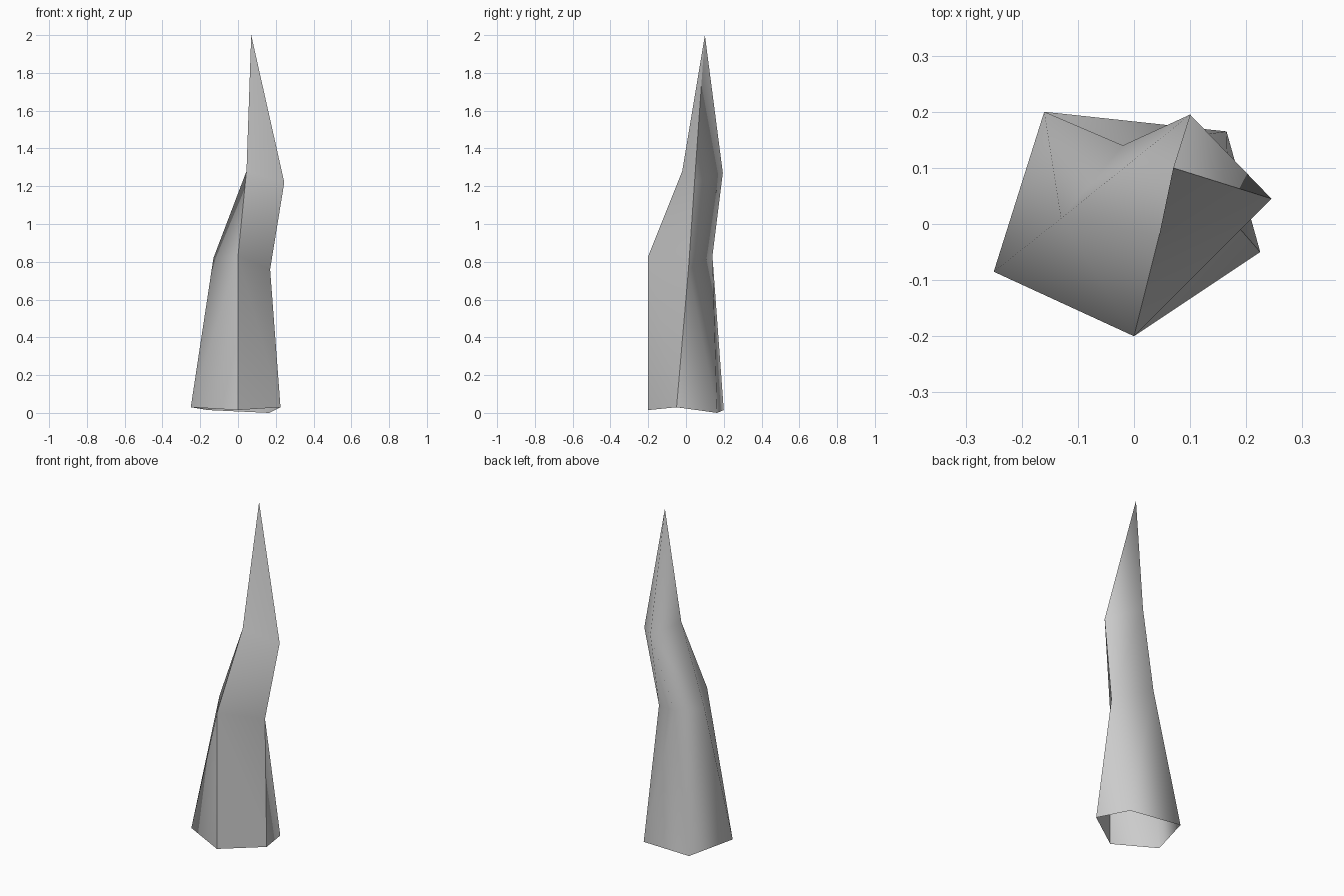
import bpy
import bmesh

if "Cube" in bpy.data.objects:
    bpy.data.objects.remove(bpy.data.objects["Cube"])

# Corner points of the crooked spike, ring by ring
base = [(-0.25, -0.085, 0.03), (0, -0.2, 0.015), (0.225, -0.05, 0.03),
        (0.165, 0.165, 0), (-0.16, 0.2, 0.015)]
waist = [(-0.13, 0.01, 0.82), (0, -0.2, 0.83), (0.17, 0.013, 0.76), (-0.02, 0.14, 0.83)]
neck = [(0.045, -0.02, 1.28), (0.245, 0.045, 1.22), (0.1, 0.195, 1.27)]
tip = (0.07, 0.1, 2.0)

bm = bmesh.new()
A, B, C, D, E = [bm.verts.new(p) for p in base]
W1, W2, W3, W4 = [bm.verts.new(p) for p in waist]
R, Q, P = [bm.verts.new(p) for p in neck]
T = bm.verts.new(tip)

# Lower trunk, open underneath
lower = [(A, B, W2), (A, W2, W1), (B, C, W2), (C, W3, W2), (C, D, W3),
         (D, W4, W3), (D, E, W4), (E, W1, W4), (E, A, W1)]
# Twisted middle
middle = [(W1, W2, R), (W2, Q, R), (W2, W3, Q), (W3, P, Q),
          (W3, W4, P), (W4, W1, P), (W1, R, P)]
# Pointed top
top = [(R, Q, T), (Q, P, T), (P, R, T)]
for tri in lower + middle + top:
    bm.faces.new(tri).smooth = True

# Hard creases running up the front and right
for line in [(B, W2, R, T), (C, W3, Q, T)]:
    for a, b in zip(line, line[1:]):
        edge = bm.edges.get((a, b))
        if edge:
            edge.smooth = False

mesh = bpy.data.meshes.new("spike")
bm.to_mesh(mesh)
bm.free()
spike = bpy.data.objects.new("spike", mesh)
bpy.context.collection.objects.link(spike)

# Plain stone grey
grey = bpy.data.materials.new("stone_grey")
grey.diffuse_color = (0.6, 0.6, 0.6, 1)
grey.use_nodes = True
grey.node_tree.nodes["Principled BSDF"].inputs["Base Color"].default_value = grey.diffuse_color
mesh.materials.append(grey)
